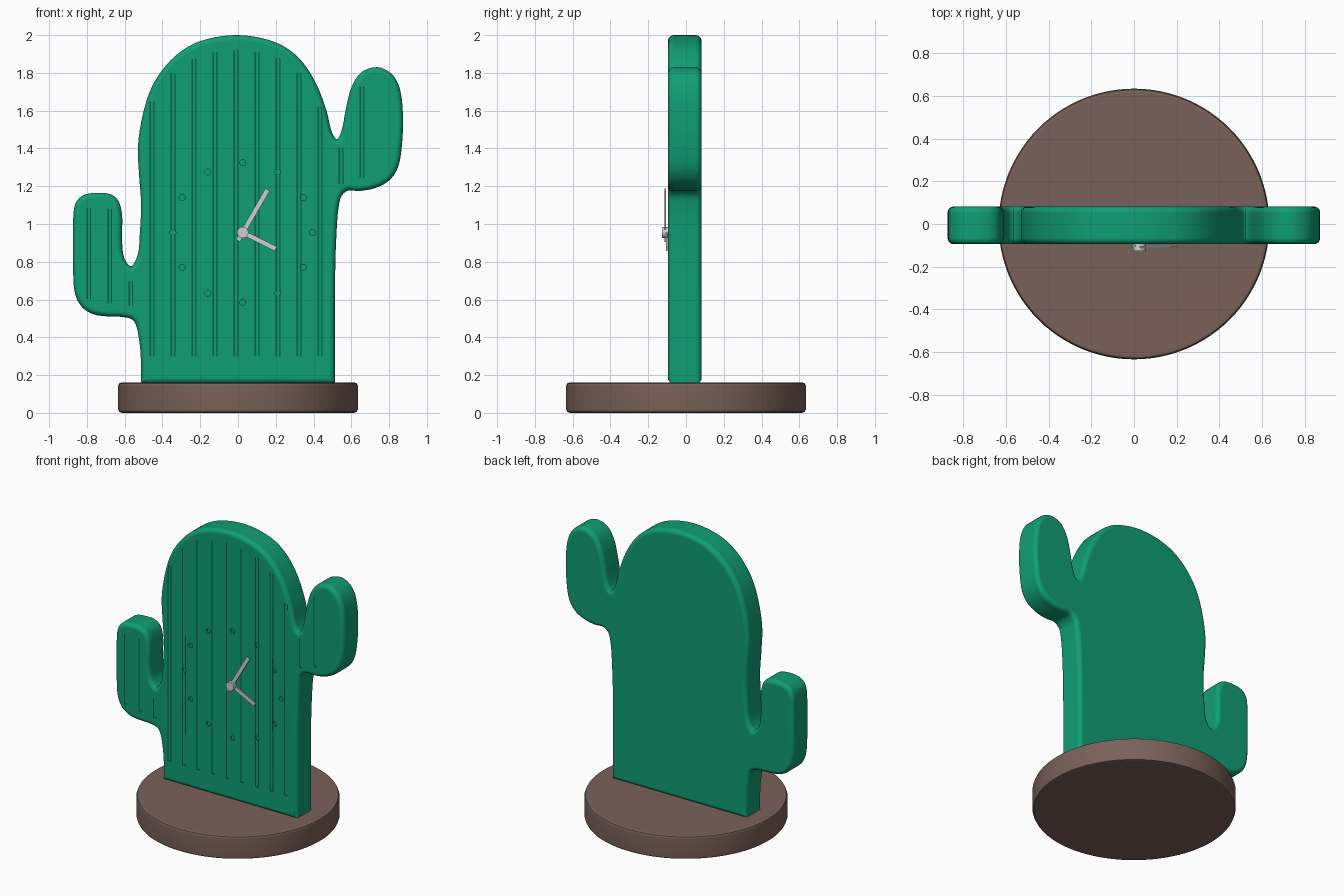
import bpy, bmesh, math
from mathutils import Vector, Matrix

if "Cube" in bpy.data.objects:
    bpy.data.objects.remove(bpy.data.objects["Cube"])


def material(name, rgb):
    m = bpy.data.materials.new(name)
    m.diffuse_color = (*rgb, 1)
    m.use_nodes = True
    m.node_tree.nodes["Principled BSDF"].inputs["Base Color"].default_value = m.diffuse_color
    return m


GREEN = material("cactus green", (0.005, 0.342, 0.174))
BROWN = material("pot brown", (0.195, 0.119, 0.100))
GREY = material("hand light grey", (0.62, 0.62, 0.62))


def add_object(name, bm, mat):
    bmesh.ops.recalc_face_normals(bm, faces=bm.faces[:])
    me = bpy.data.meshes.new(name)
    bm.to_mesh(me)
    bm.free()
    me.materials.append(mat)
    ob = bpy.data.objects.new(name, me)
    bpy.context.collection.objects.link(ob)
    return ob


def smooth(ob, angle=35):
    bpy.ops.object.select_all(action='DESELECT')
    ob.select_set(True)
    bpy.context.view_layer.objects.active = ob
    bpy.ops.object.shade_smooth_by_angle(angle=math.radians(angle))
    mod = ob.modifiers.new("flat caps", 'WEIGHTED_NORMAL')
    mod.keep_sharp = True


# Cactus silhouette (x, z), from bottom right, counter-clockwise to bottom left
PTS = [Vector(p) for p in [
    (.513, .155), (.513, .6), (.52, .92), (.54, 1.13), (.577, 1.175), (.645, 1.175),
    (.725, 1.19), (.80, 1.23), (.847, 1.30), (.868, 1.42), (.873, 1.58), (.857, 1.715),
    (.815, 1.793), (.74, 1.83), (.656, 1.805), (.603, 1.73), (.571, 1.61), (.55, 1.50),
    (.524, 1.448), (.497, 1.487), (.466, 1.608), (.407, 1.757), (.317, 1.884),
    (.196, 1.963), (0, 2.0), (-.2, 1.968), (-.333, 1.889), (-.44, 1.757), (-.497, 1.608),
    (-.529, 1.42), (-.524, 1.264), (-.513, 1.105), (-.52, .945), (-.53, .84),
    (-.566, .776), (-.603, .823), (-.614, .92), (-.614, 1.05), (-.635, 1.126),
    (-.677, 1.158), (-.746, 1.165), (-.82, 1.152), (-.862, 1.105), (-.873, 1.0),
    (-.873, .76), (-.862, .628), (-.82, .554), (-.746, .517), (-.598, .506),
    (-.55, .485), (-.524, .39), (-.513, .257), (-.513, .155)]]


def spline(pts, steps):
    t = [0]
    for a, b in zip(pts, pts[1:]):
        t.append(t[-1] + (b - a).length)
    n = len(pts)
    tan = []
    for i in range(n):
        a, b = max(i - 1, 0), min(i + 1, n - 1)
        tan.append((pts[b] - pts[a]) / (t[b] - t[a]))
    out = []
    for i in range(n - 1):
        d = t[i + 1] - t[i]
        for k in range(steps):
            s = k / steps
            out.append(pts[i] * (2*s**3 - 3*s**2 + 1) + tan[i] * d * (s**3 - 2*s**2 + s)
                       + pts[i + 1] * (3*s**2 - 2*s**3) + tan[i + 1] * d * (s**3 - s**2))
    return out + [pts[-1]]


OUT = spline(PTS, 5)
N = len(OUT)


def inset(d):
    res = []
    for i, p in enumerate(OUT):
        e1 = (p - OUT[i - 1]).normalized()
        e2 = (OUT[(i + 1) % N] - p).normalized()
        n1, n2 = Vector((e1.y, -e1.x)), Vector((e2.y, -e2.x))
        res.append(p - (n1 + n2) * d / (1 + n1.dot(n2)))
    return res


# Cactus body: stacked rings with rounded front and back rims
FRONT, BACK, R = -.095, .082, .03
arc = [math.radians(a) for a in (0, 18, 36, 54, 72, 90)]
levels = [(R * (1 - math.sin(a)), FRONT + R * (1 - math.cos(a))) for a in arc]
levels += [(R * (1 - math.sin(a)), BACK - R * (1 - math.cos(a))) for a in reversed(arc)]
bm = bmesh.new()
rings = [[bm.verts.new((p.x, y, p.y)) for p in inset(d)] for d, y in levels]
for r1, r2 in zip(rings, rings[1:]):
    for i in range(N):
        j = (i + 1) % N
        bm.faces.new((r1[i], r1[j], r2[j], r2[i]))
bm.faces.new(rings[0])
bm.faces.new(rings[-1][::-1])
body = add_object("cactus_body", bm, GREEN)


def spans(x):
    zs = []
    for i in range(N):
        a, b = OUT[i - 1], OUT[i]
        if (a.x - x) * (b.x - x) < 0:
            zs.append(a.y + (b.y - a.y) * (x - a.x) / (b.x - a.x))
    zs.sort()
    return list(zip(zs[::2], zs[1::2]))


def rod(bm, centre, radius, length, axis, seg=12):
    rot = Matrix.Rotation(math.pi / 2, 4, 'X') if axis == 'Y' else Matrix()
    bmesh.ops.create_cone(bm, cap_ends=True, segments=seg, radius1=radius, radius2=radius,
                          depth=length, matrix=Matrix.Translation(centre) @ rot)


def carve(bm):
    cutter = add_object("cutter", bm, GREEN)
    cutter.hide_render = True
    mod = body.modifiers.new("carve", 'BOOLEAN')
    mod.operation, mod.solver, mod.object = 'DIFFERENCE', 'EXACT', cutter
    bpy.context.view_layer.objects.active = body
    bpy.ops.object.modifier_apply(modifier=mod.name)
    bpy.data.objects.remove(cutter)


# Vertical rib grooves on the front
bm = bmesh.new()
for k in range(14):
    x = -.79 + k * .1112
    for z0, z1 in spans(x):
        z0, z1 = max(z0 + .07, .3), z1 - .08
        if z1 - z0 > .05:
            rod(bm, (x, FRONT - .006, (z0 + z1) / 2), .012, z1 - z0, 'Z')
carve(bm)

# Twelve hour pits
CX, CZ = .025, .955
bm = bmesh.new()
for k in range(12):
    a = k * math.pi / 6
    rod(bm, (CX + .37 * math.sin(a), FRONT, CZ + .37 * math.cos(a)), .016, .024, 'Y', 16)
carve(bm)
smooth(body)


# Clock hands and hub
def hand(name, tip, tail, width, y0, y1):
    d = Vector((tip[0] - CX, tip[1] - CZ))
    u = d.normalized()
    v = Vector((-u.y, u.x)) * width / 2
    c = Vector((CX, CZ))
    corners = [c + d + v, c + d - v, c - u * tail - v, c - u * tail + v]
    bm = bmesh.new()
    f = [bm.verts.new((p.x, y0, p.y)) for p in corners]
    b = [bm.verts.new((p.x, y1, p.y)) for p in corners]
    bm.faces.new(f)
    bm.faces.new(b)
    for i in range(4):
        j = (i + 1) % 4
        bm.faces.new((f[i], f[j], b[j], b[i]))
    add_object(name, bm, GREY)


hand("minute_hand", (.157, 1.182), .05, .026, -.113, -.105)
hand("hour_hand", (.2, .868), .03, .026, -.106, -.098)
bm = bmesh.new()
rod(bm, (CX, -.108, CZ), .03, .036, 'Y', 24)
smooth(add_object("hand_hub", bm, GREY))

# Round base with softened rims
bm = bmesh.new()
prof = [(.615, 0), (.629, .006), (.635, .02), (.635, .142), (.629, .156), (.615, .162)]
SEG = 96
rings = [[bm.verts.new((r * math.cos(2 * math.pi * i / SEG), r * math.sin(2 * math.pi * i / SEG), z))
          for i in range(SEG)] for r, z in prof]
for r1, r2 in zip(rings, rings[1:]):
    for i in range(SEG):
        j = (i + 1) % SEG
        bm.faces.new((r1[i], r1[j], r2[j], r2[i]))
bm.faces.new(rings[0][::-1])
bm.faces.new(rings[-1])
smooth(add_object("round_base", bm, BROWN))
